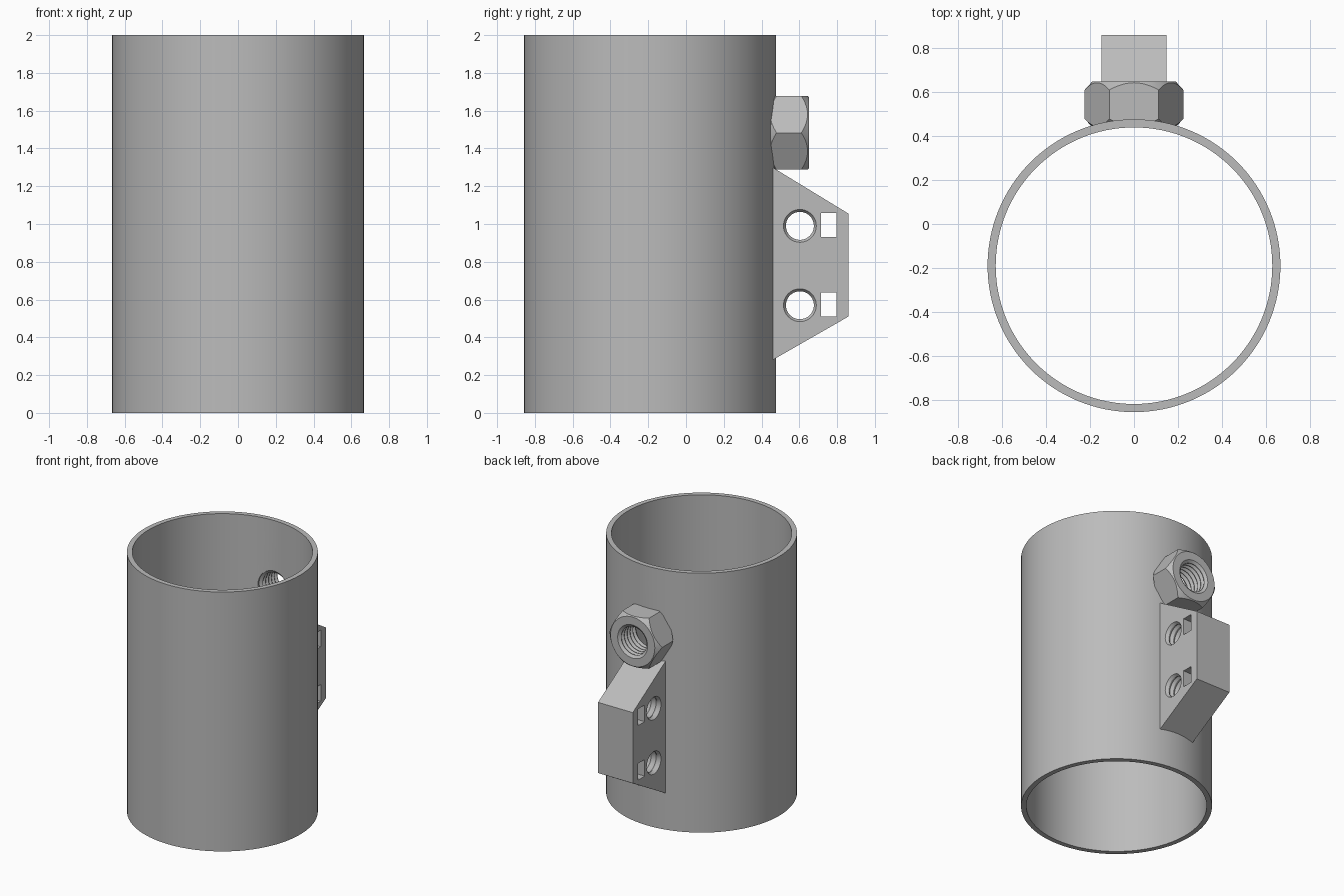
import bpy
import bmesh
from math import pi, radians
from mathutils import Matrix

if "Cube" in bpy.data.objects:
    bpy.data.objects.remove(bpy.data.objects["Cube"], do_unlink=True)

steel = bpy.data.materials.new("grey steel")
steel.use_nodes = True
steel.diffuse_color = (0.5, 0.5, 0.5, 1)
steel.node_tree.nodes["Principled BSDF"].inputs["Base Color"].default_value = (0.5, 0.5, 0.5, 1)

ALONG_X = Matrix.Rotation(radians(90), 4, 'Y')
ALONG_Y = Matrix.Rotation(radians(-90), 4, 'X')


def finish(bm, name):
    """Turn a bmesh into a steel object."""
    bmesh.ops.recalc_face_normals(bm, faces=bm.faces[:])
    mesh = bpy.data.meshes.new(name)
    bm.to_mesh(mesh)
    bm.free()
    mesh.materials.append(steel)
    obj = bpy.data.objects.new(name, mesh)
    bpy.context.collection.objects.link(obj)
    return obj


def lathe(name, profile, sides, centre, turn=Matrix()):
    """Revolve a closed (radius, height) profile, then turn and place it."""
    bm = bmesh.new()
    verts = [bm.verts.new((r, 0, h)) for r, h in profile]
    edges = [bm.edges.new((verts[i - 1], verts[i])) for i in range(len(verts))
             if profile[i - 1][0] + profile[i][0] > 0]
    bmesh.ops.spin(bm, geom=verts + edges, cent=(0, 0, 0), axis=(0, 0, 1),
                   angle=2 * pi, steps=sides)
    bmesh.ops.remove_doubles(bm, verts=bm.verts[:], dist=1e-5)
    bm.transform(Matrix.Translation(centre) @ turn)
    return finish(bm, name)


def box(name, low, high):
    bm = bmesh.new()
    bmesh.ops.create_cube(bm, size=1)
    for v in bm.verts:
        v.co = [a if c < 0 else b for c, a, b in zip(v.co, low, high)]
    return finish(bm, name)


def combine(obj, tool, operation='DIFFERENCE'):
    """Apply a boolean and throw the tool away."""
    mod = obj.modifiers.new(operation, 'BOOLEAN')
    mod.operation, mod.object, mod.solver = operation, tool, 'EXACT'
    bpy.context.view_layer.objects.active = obj
    bpy.ops.object.modifier_apply(modifier=mod.name)
    bpy.data.objects.remove(tool, do_unlink=True)


def thread_tool(minor, major, half, turns, centre, turn):
    """Ridged cylinder that leaves a threaded bore, with countersunk mouths."""
    pitch = 2 * half / turns
    profile = [(0, -half - 0.02), (major, -half - 0.02)]
    for i in range(turns):
        start = -half + i * pitch
        profile += [(major, start), (minor, start + pitch * 0.45),
                    (minor, start + pitch * 0.55)]
    profile += [(major, half), (major, half + 0.02), (0, half + 0.02)]
    return lathe("thread_cutter", profile, 40, centre, turn)


# Open tube
TUBE_Y = -0.19
tube = lathe("tube", [(0.667, 0), (0.667, 2), (0.63, 2), (0.63, 0)], 128, (0, TUBE_Y, 0))

# Hex nut with chamfered corners and a threaded bore
NUT = (0, 0.545, 1.483)
H = 0.105
nut = lathe("hex_nut", [(0, -H), (0.225, -H), (0.225, H), (0, H)], 6, NUT, ALONG_Y)
chamfer = lathe("chamfer_tool", [(0, -H - 0.001), (0.188, -H - 0.001), (0.235, -0.055),
                                 (0.235, 0.055), (0.188, H + 0.001), (0, H + 0.001)],
                72, NUT, ALONG_Y)
combine(nut, chamfer, 'INTERSECT')
combine(nut, thread_tool(0.108, 0.128, H, 6, NUT, ALONG_Y))

# Port through the tube wall behind the nut
port = lathe("port_cutter", [(0, -0.2), (0.128, -0.2), (0.128, 0.1), (0, 0.1)], 40,
             (0, 0.5, NUT[2]), ALONG_Y)
combine(tube, port)

# Tapered mounting block
HALF = 0.148
bm = bmesh.new()
outline = [(0.45, 0.275), (0.86, 0.51), (0.86, 1.055), (0.45, 1.305)]
side = bm.faces.new([bm.verts.new((-HALF, y, z)) for y, z in outline])
swept = bmesh.ops.extrude_face_region(bm, geom=[side])["geom"]
bmesh.ops.translate(bm, vec=(2 * HALF, 0, 0),
                    verts=[g for g in swept if isinstance(g, bmesh.types.BMVert)])
block = finish(bm, "mounting_block")

# Threaded cross holes and strap slots
for z in (0.57, 0.99):
    combine(block, thread_tool(0.074, 0.087, HALF, 7, (0, 0.603, z), ALONG_X))
    combine(block, box("slot_cutter", (-0.2, 0.715, z - 0.06), (0.2, 0.797, z + 0.068)))

# Smooth round surfaces, crisp edges
for obj in (tube, nut, block):
    bpy.ops.object.select_all(action='DESELECT')
    obj.select_set(True)
    bpy.context.view_layer.objects.active = obj
    bpy.ops.object.shade_smooth_by_angle(angle=radians(20))
